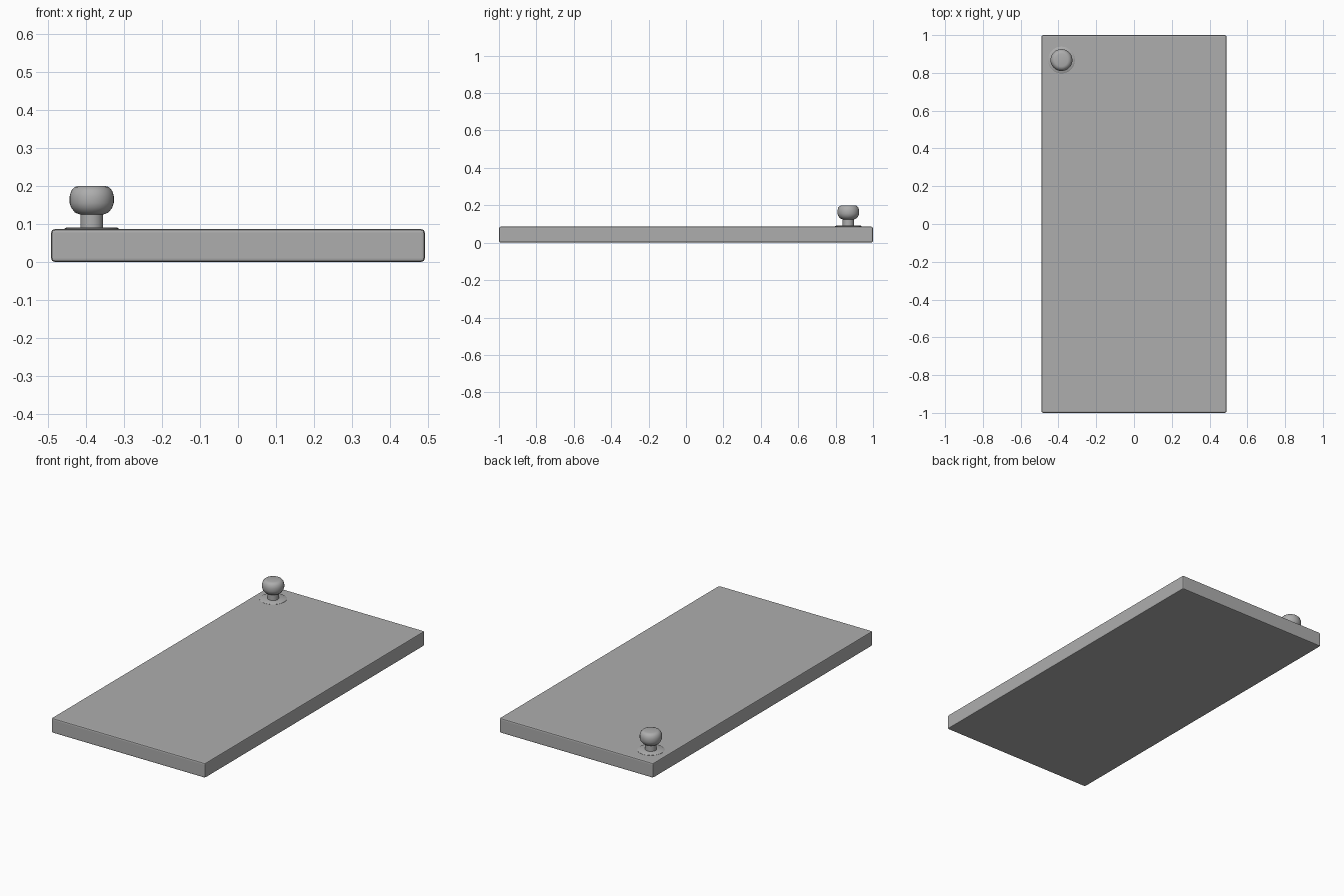
import bpy, bmesh, math

if "Cube" in bpy.data.objects:
    bpy.data.objects.remove(bpy.data.objects["Cube"])

# Mid grey shared by all parts
grey = bpy.data.materials.new("mid_grey")
grey.diffuse_color = (0.42, 0.42, 0.42, 1)
grey.use_nodes = True
grey.node_tree.nodes["Principled BSDF"].inputs["Base Color"].default_value = grey.diffuse_color

def finish(name, bm, loc=(0, 0, 0)):
    bmesh.ops.recalc_face_normals(bm, faces=bm.faces)
    me = bpy.data.meshes.new(name)
    bm.to_mesh(me)
    bm.free()
    me.materials.append(grey)
    ob = bpy.data.objects.new(name, me)
    ob.location = loc
    bpy.context.collection.objects.link(ob)
    bpy.ops.object.select_all(action='DESELECT')
    ob.select_set(True)
    bpy.context.view_layer.objects.active = ob
    bpy.ops.object.shade_smooth_by_angle(angle=math.radians(40))
    return ob

def lathe(name, profile, loc, steps=32):
    bm = bmesh.new()
    vs = [bm.verts.new((r, 0, z)) for r, z in profile]
    es = [bm.edges.new(p) for p in zip(vs, vs[1:])]
    bmesh.ops.spin(bm, geom=vs + es, axis=(0, 0, 1), cent=(0, 0, 0),
                   angle=2 * math.pi, steps=steps)
    bmesh.ops.remove_doubles(bm, verts=bm.verts, dist=1e-5)
    return finish(name, bm, loc)

# Door slab with softened edges; weighted normals keep the big faces flat
bm = bmesh.new()
bmesh.ops.create_cube(bm, size=1)
for v in bm.verts:
    v.co.x *= 0.982
    v.co.y *= 2.0
    v.co.z = (v.co.z + 0.5) * 0.087
bmesh.ops.bevel(bm, geom=bm.edges[:], offset=0.011, segments=2,
                profile=0.5, affect='EDGES')
slab = finish("door_slab", bm)
weighted = slab.modifiers.new("flat_faces", 'WEIGHTED_NORMAL')
weighted.weight = 100
weighted.keep_sharp = True

# Knob backplate, stem and grip
at = (-0.384, 0.868, 0)
lathe("knob_backplate", [(0, 0.08), (0.071, 0.08), (0.071, 0.088),
                         (0.066, 0.091), (0, 0.091)], at)
lathe("knob_stem", [(0, 0.086), (0.030, 0.086), (0.030, 0.133), (0, 0.133)], at)
lathe("knob_grip", [(0, 0.125), (0.031, 0.125), (0.044, 0.130), (0.054, 0.143),
                    (0.058, 0.155), (0.058, 0.173), (0.054, 0.187),
                    (0.045, 0.197), (0.034, 0.200), (0, 0.200)], at)
